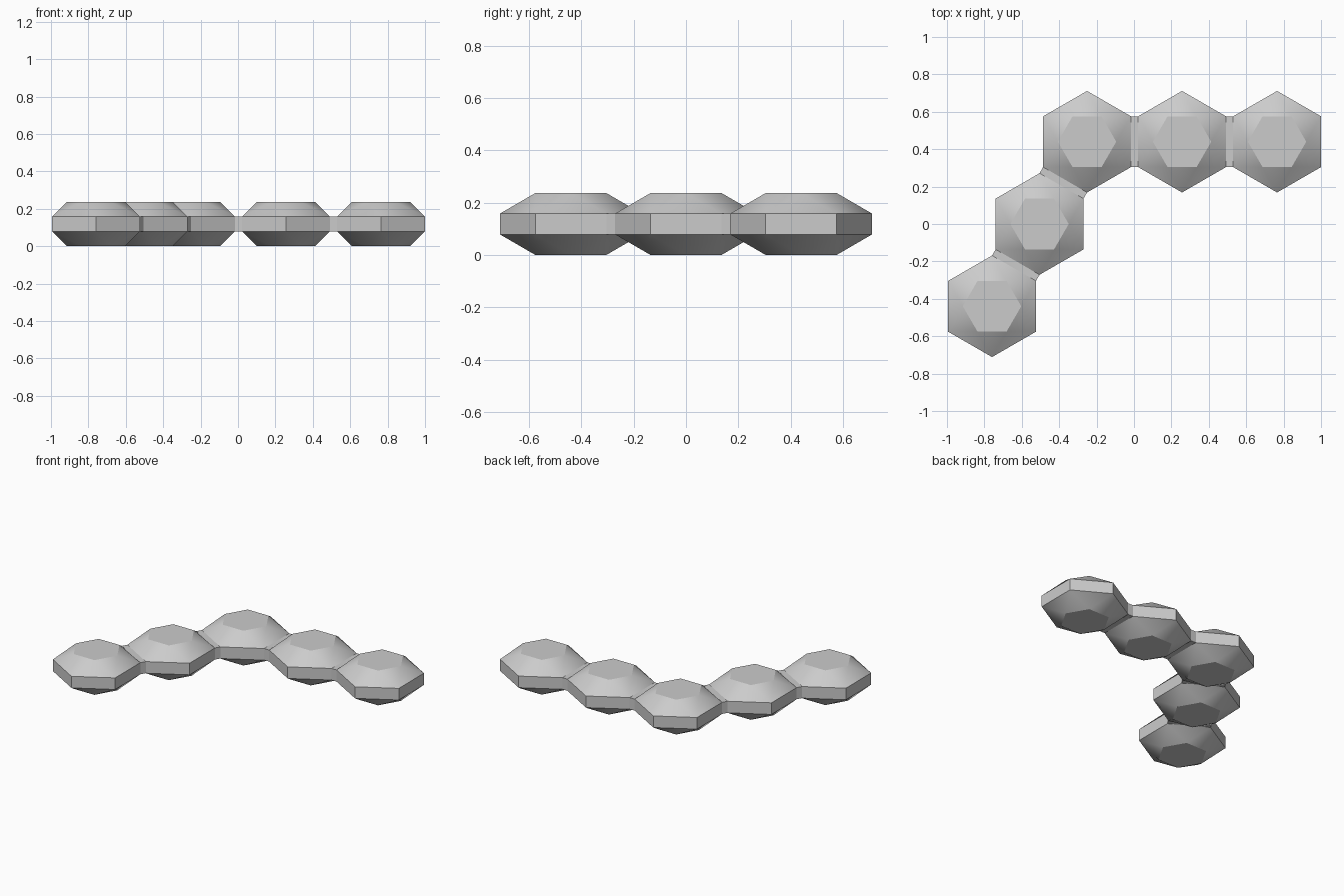
import bpy, bmesh
from math import cos, sin, radians, sqrt
from mathutils import Vector

if "Cube" in bpy.data.objects:
    bpy.data.objects.remove(bpy.data.objects["Cube"])

APOTHEM = 0.235                    # cell centre to flat side
RADIUS = APOTHEM * 2 / sqrt(3)     # cell centre to corner
CAP = 0.156                        # corner radius of the flat caps
STEP = 0.508                       # distance between cell centres
BASE, LOW, HIGH, TOP = 0.0, 0.079, 0.158, 0.237
LINKS = [180, 180, 240, 240]       # heading from each cell to the next

grey = bpy.data.materials.new("plain_grey")
grey.use_nodes = True
grey.diffuse_color = (0.6, 0.6, 0.6, 1)
grey.node_tree.nodes["Principled BSDF"].inputs["Base Color"].default_value = (0.6, 0.6, 0.6, 1)


def heading(angle):
    return Vector((cos(radians(angle)), sin(radians(angle)), 0))


def finish(name, bm, centre):
    bmesh.ops.recalc_face_normals(bm, faces=bm.faces)
    mesh = bpy.data.meshes.new(name)
    bm.to_mesh(mesh)
    bm.free()
    mesh.materials.append(grey)
    obj = bpy.data.objects.new(name, mesh)
    obj.location = centre
    bpy.context.collection.objects.link(obj)
    bpy.ops.object.select_all(action="DESELECT")
    obj.select_set(True)
    bpy.context.view_layer.objects.active = obj
    # blends the sloped facets, keeps caps and walls crisp
    bpy.ops.object.shade_smooth_by_angle(angle=radians(26))


def ring(bm, radius, z, turn):
    return [bm.verts.new(heading(turn + 60 * k) * radius + Vector((0, 0, z))) for k in range(6)]


def make_cell(name, centre, open_sides):
    """Hexagonal cell: straight walls, faceted slopes, caps turned by 30 degrees."""
    bm = bmesh.new()
    low, high = ring(bm, RADIUS, LOW, -30), ring(bm, RADIUS, HIGH, -30)
    for cap_z, rim in ((BASE, low), (TOP, high)):
        cap = ring(bm, CAP, cap_z, 0)
        bm.faces.new(cap)
        for k in range(6):
            n = (k + 1) % 6
            bm.faces.new((rim[k], rim[n], cap[k]))
            bm.faces.new((rim[n], cap[n], cap[k]))
    for k in range(6):
        if 60 * k not in open_sides:
            n = (k + 1) % 6
            bm.faces.new((low[k], low[n], high[n], high[k]))
    finish(name, bm, centre)


def make_bridge(name, centre, angle):
    """Open-ended sleeve joining the walls of two neighbouring cells."""
    bm = bmesh.new()
    along, across = heading(angle), heading(angle + 90)
    ends = []
    for end in (-1, 1):
        ends.append([bm.verts.new(along * end * (STEP / 2 - APOTHEM)
                                  + across * side * RADIUS / 2 + Vector((0, 0, z)))
                     for side, z in ((-1, LOW), (1, LOW), (1, HIGH), (-1, HIGH))])
    a, b = ends
    for k in range(4):
        n = (k + 1) % 4
        bm.faces.new((a[k], a[n], b[n], b[k]))
    finish(name, bm, centre)


# Cell centres along the bent chain, starting at the left end
centres = [Vector((1 - APOTHEM, STEP * sqrt(3) / 2, 0))]
for angle in LINKS:
    centres.append(centres[-1] + heading(angle) * STEP)

for i, centre in enumerate(centres):
    open_sides = set()
    if i < len(LINKS):
        open_sides.add(LINKS[i])
        make_bridge(f"bridge_{i + 1}", (centre + centres[i + 1]) / 2, LINKS[i])
    if i > 0:
        open_sides.add((LINKS[i - 1] + 180) % 360)
    make_cell(f"hex_cell_{i + 1}", centre, open_sides)
